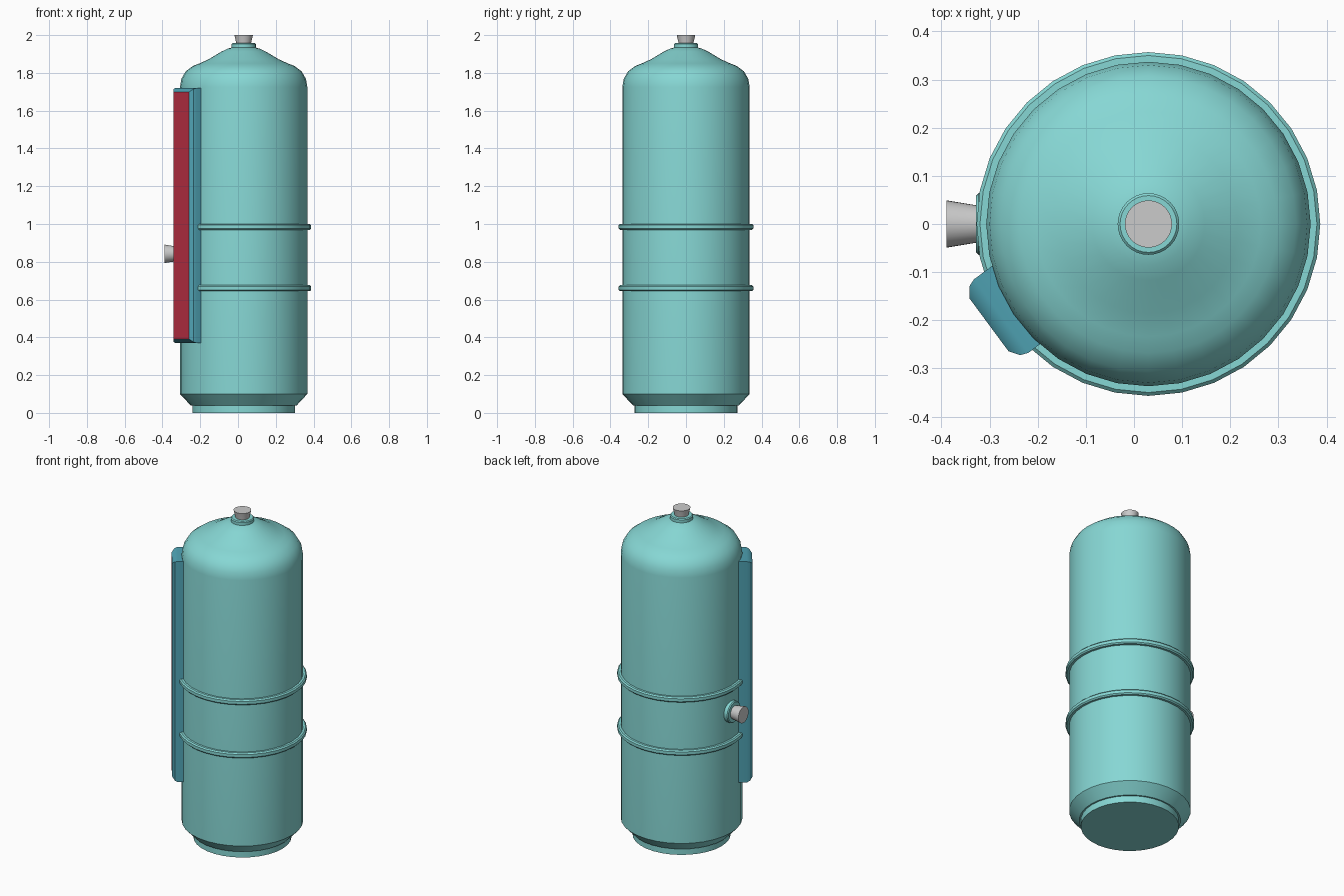
import bpy, bmesh, math
from mathutils import Matrix, Vector

if "Cube" in bpy.data.objects:
    bpy.data.objects.remove(bpy.data.objects["Cube"])

CX = 0.03  # tank axis


def material(name, rgb):
    m = bpy.data.materials.new(name)
    m.diffuse_color = (*rgb, 1)
    m.use_nodes = True
    m.node_tree.nodes["Principled BSDF"].inputs["Base Color"].default_value = m.diffuse_color
    return m


TEAL = material("teal", (0.24, 0.68, 0.66))
BLUE = material("blue", (0.08, 0.37, 0.46))
RED = material("red", (0.52, 0.03, 0.06))


def finish(name, bm, mats, angle=30):
    bmesh.ops.recalc_face_normals(bm, faces=bm.faces)
    me = bpy.data.meshes.new(name)
    bm.to_mesh(me)
    bm.free()
    for m in mats:
        me.materials.append(m)
    ob = bpy.data.objects.new(name, me)
    bpy.context.collection.objects.link(ob)
    bpy.ops.object.select_all(action='DESELECT')
    ob.select_set(True)
    bpy.context.view_layer.objects.active = ob
    bpy.ops.object.shade_smooth_by_angle(angle=math.radians(angle))
    return ob


def skin(bm, loops):
    for a, b in zip(loops, loops[1:]):
        n = len(a)
        for i in range(n):
            j = (i + 1) % n
            bm.faces.new((a[i], a[j], b[j], b[i]))


def lathe(name, profile, mat=None, matrix=Matrix.Translation((CX, 0, 0)), sides=32, closed=False):
    """Revolve (radius, height) points; cap the ends or close into a ring."""
    bm = bmesh.new()
    loops = [[bm.verts.new(matrix @ Vector((r * math.cos(k * math.tau / sides),
                                            r * math.sin(k * math.tau / sides), h)))
              for k in range(sides)] for r, h in profile]
    skin(bm, loops + loops[:1] if closed else loops)
    if not closed:
        bm.faces.new(loops[0])
        bm.faces.new(loops[-1])
    return finish(name, bm, [mat] if mat else [])


# Tank body: foot, lower chamfer, wall, shoulder and dome
lathe("tank_body", [(0.272, 0), (0.272, 0.04), (0.281, 0.04), (0.337, 0.10), (0.337, 1.725),
                    (0.33, 1.768), (0.307, 1.808), (0.268, 1.837), (0.234, 1.85),
                    (0.186, 1.872), (0.117, 1.913), (0.085, 1.928), (0.05, 1.938)], TEAL)

# Two bands around the wall
for name, z in (("upper_band", 0.985), ("lower_band", 0.66)):
    lathe(name, [(0.33, z - 0.016), (0.35, z - 0.016), (0.357, z - 0.009),
                 (0.357, z + 0.009), (0.35, z + 0.016), (0.33, z + 0.016)], TEAL, closed=True)

# Collar and flared nozzle, on top and on the left side
top = Matrix.Translation((CX, 0, 1.957))
side = Matrix.Translation((-0.328, 0, 0.842)) @ Matrix.Rotation(-math.pi / 2, 4, 'Y')
for where, mat, depth, length in (("top", top, 0.025, 0.043), ("side", side, 0.04, 0.061)):
    lathe(where + "_collar", [(0.064, -depth), (0.064, -0.005), (0.059, 0), (0.035, 0)], TEAL, mat)
    lathe(where + "_nozzle", [(0.038, -0.01), (0.039, 0), (0.049, length)], None, mat)

# Gauge panel: chamfered box facing front left, with a red strip in its face
n = Vector((-0.804, -0.594, 0))
t = Vector((0.594, -0.804, 0))
bm = bmesh.new()
loops = []
for d, w, z0, z1 in ((0.29, 0.095, 0.37, 1.72), (0.36, 0.095, 0.37, 1.72),
                     (0.376, 0.089, 0.376, 1.714), (0.391, 0.068, 0.392, 1.698)):
    loops.append([bm.verts.new(Vector((CX, 0, z)) + n * d + t * (s * w - 0.028))
                  for s, z in ((-1, z0), (1, z0), (1, z1), (-1, z1))])
skin(bm, loops)
bm.faces.new(loops[0])
front = bm.faces.new(loops[-1])
bmesh.ops.inset_region(bm, faces=[front], thickness=0.018)
front.material_index = 1
finish("gauge_panel", bm, [BLUE, RED])
